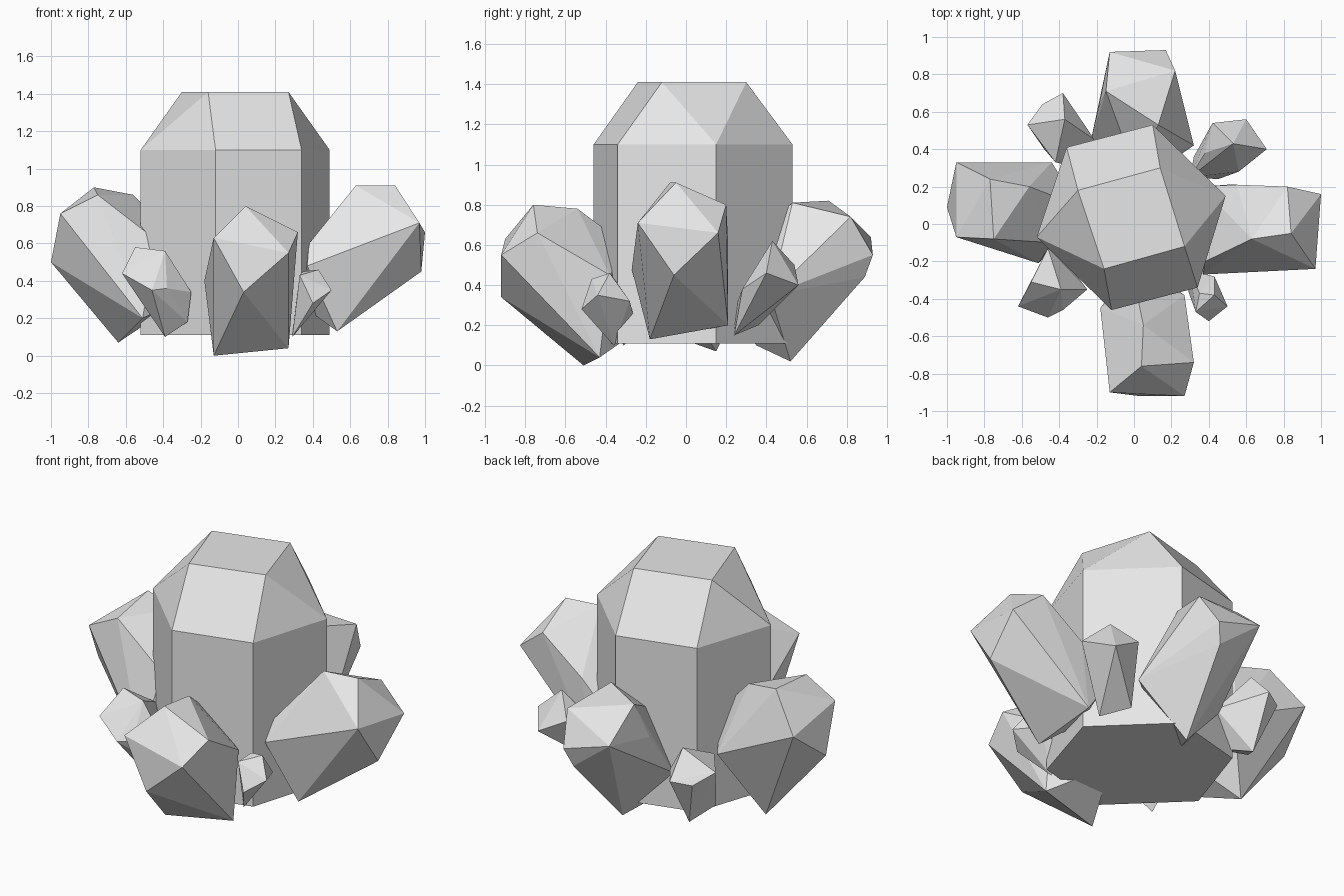
import bpy
import bmesh

# Remove only the default object
default_cube = bpy.data.objects.get("Cube")
if default_cube:
    bpy.data.objects.remove(default_cube, do_unlink=True)

# One plain mineral colour for the whole cluster
mineral = bpy.data.materials.new("pale grey mineral")
mineral.use_nodes = True
mineral_colour = (0.8, 0.8, 0.8, 1)
mineral.diffuse_color = mineral_colour
for node in mineral.node_tree.nodes:
    if node.type == "BSDF_PRINCIPLED":
        node.inputs["Base Color"].default_value = mineral_colour


def faceted_crystal(name, *rings):
    """Wrap a convex, flat-shaded crystal around its corner rings."""
    bm = bmesh.new()
    for ring in rings:
        for corner in ring:
            bm.verts.new(corner)
    bmesh.ops.convex_hull(bm, input=bm.verts[:])
    loose = [vert for vert in bm.verts if not vert.link_faces]
    bmesh.ops.delete(bm, geom=loose, context="VERTS")
    # Merge nearly coplanar triangles into clean crystal facets
    bmesh.ops.dissolve_limit(bm, angle_limit=0.03, verts=bm.verts[:], edges=bm.edges[:])
    bmesh.ops.recalc_face_normals(bm, faces=bm.faces[:])
    mesh = bpy.data.meshes.new(name)
    bm.to_mesh(mesh)
    bm.free()
    mesh.materials.append(mineral)
    crystal = bpy.data.objects.new(name, mesh)
    bpy.context.scene.collection.objects.link(crystal)
    return crystal


def level(outline, height, spread=1):
    """Lift a flat outline to a height, optionally widening it."""
    return [(x * spread, y * spread, height) for x, y in outline]


# Tall central crystal: six-sided column with a smaller four-sided crown
column = [(-.36, .41), (.1, .53), (.49, .15), (.34, -.34), (-.12, -.46), (-.52, -.07)]
crown = [(-.3, .18), (.14, .3), (.27, -.12), (-.16, -.24)]
faceted_crystal(
    "central_crystal",
    level(column, .11),
    level(column, 1.1),
    level(crown, 1.41),
)

# Four large leaning crystals, each with a root, a waist and an outer tip
front_root = [(-.13, -.51, 0), (.27, -.43, .04), (0, -.2, .2)]
front_waist = [(-.18, -.45, .4), (.27, -.38, .45), (0, -.3, .6)]
front_tip = [
    (.03, -.92, .34), (.27, -.92, .55), (-.13, -.9, .63),
    (.32, -.74, .66), (.04, -.76, .8), (.05, -.54, .78),
]
faceted_crystal("front_crystal", front_root, front_waist, front_tip)

left_root = [(.53, -.18, .13), (.5, .21, .2), (.3, 0, .3)]
left_waist = [(.37, -.27, .48), (.38, -.2, .6), (.36, .2, .4), (.55, .21, .6)]
left_tip = [
    (.97, -.24, .71), (1, .16, .66), (.98, -.06, .45),
    (.84, -.05, .91), (.63, -.08, .91), (.82, .2, .8),
]
faceted_crystal("left_crystal", left_root, left_waist, left_tip)

back_root = [(.06, .52, .02), (-.23, .45, .33), (-.05, .35, .1), (0, .2, .3)]
back_waist = [(.32, .42, .35), (-.19, .62, .6), (0, .3, .6)]
back_tip = [
    (-.13, .92, .64), (.17, .93, .55), (.13, .89, .44),
    (.22, .82, .74), (-.15, .71, .82), (.13, .53, .81),
]
faceted_crystal("back_crystal", back_root, back_waist, back_tip)

right_root = [(-.64, .15, .07), (-.51, -.21, .2), (-.3, 0, .3)]
right_waist = [(-.44, .33, .45), (-.44, -.1, .62), (-.3, .1, .6)]
right_tip = [
    (-1, .09, .5), (-.95, .33, .69), (-.95, -.07, .76),
    (-.77, .24, .9), (-.75, -.08, .86), (-.56, .2, .86),
]
faceted_crystal("right_crystal", right_root, right_waist, right_tip)

# Four small crystals filling the diagonal gaps
faceted_crystal(
    "small_front_right_crystal",
    [(-.39, -.31, .1), (-.27, -.33, .18), (-.4, -.15, .25)],
    [(-.25, -.35, .34), (-.46, -.13, .45)],
    [(-.55, -.31, .58), (-.39, -.35, .56), (-.62, -.44, .44), (-.46, -.5, .35), (-.38, -.46, .36)],
)
faceted_crystal(
    "small_front_left_crystal",
    [(.29, -.36, .1), (.3, -.25, .2)],
    [(.43, -.28, .32), (.35, -.37, .45)],
    [(.33, -.47, .43), (.43, -.38, .46), (.5, -.44, .35), (.4, -.52, .28)],
)
faceted_crystal(
    "small_back_left_crystal",
    [(.45, .24, .15), (.32, .36, .2), (.3, .25, .3)],
    [(.56, .28, .38), (.38, .38, .46)],
    [(.53, .43, .62), (.71, .4, .46), (.6, .56, .4), (.42, .54, .5)],
)
faceted_crystal(
    "small_back_right_crystal",
    [(-.4, .54, .11), (-.48, .4, .18), (-.3, .3, .2)],
    [(-.21, .45, .35), (-.42, .33, .45)],
    [(-.37, .56, .56), (-.57, .53, .45), (-.38, .7, .41), (-.49, .64, .39)],
)
